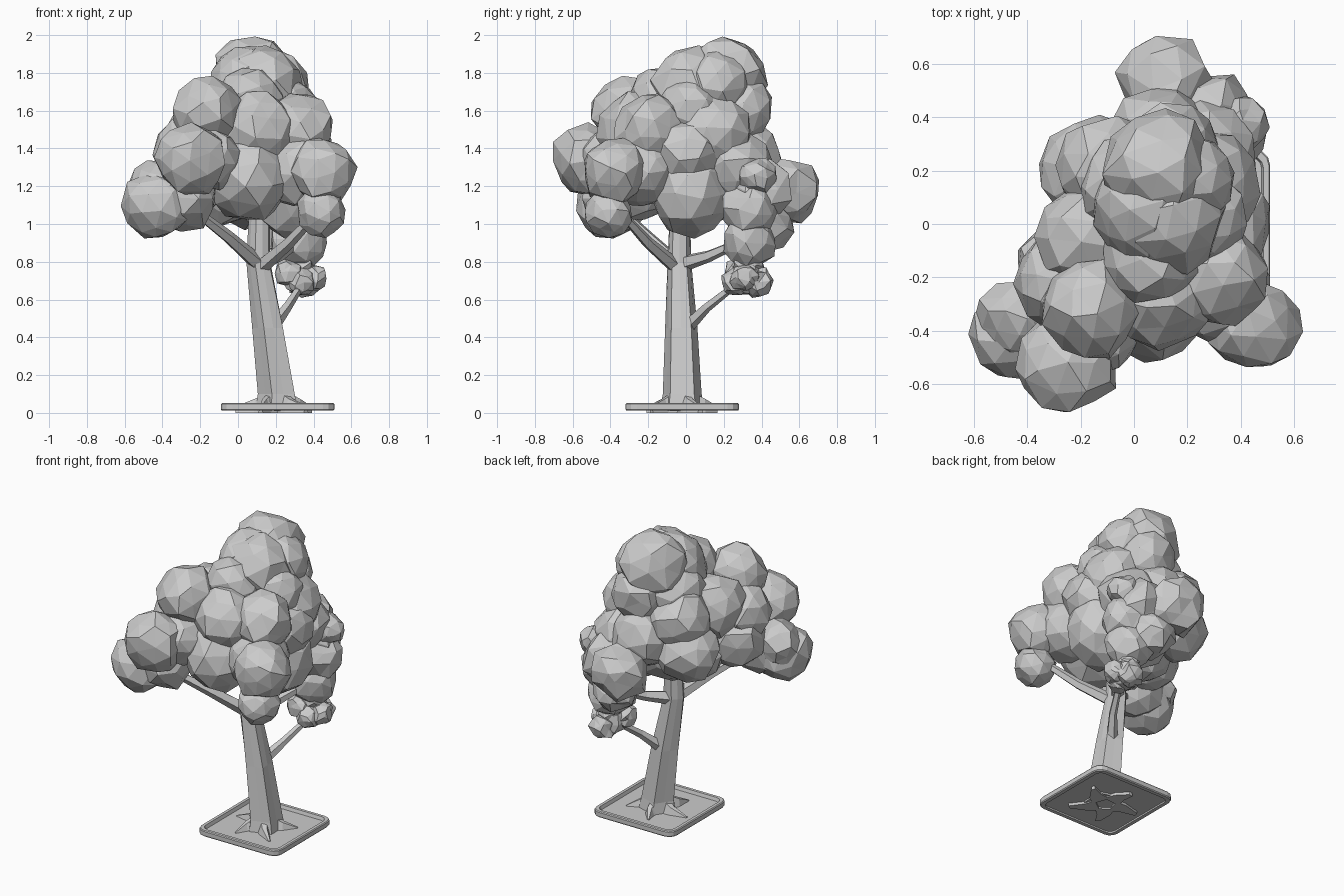
import bpy, bmesh, math, random
from mathutils import Vector, Matrix, Euler

if "Cube" in bpy.data.objects:
    bpy.data.objects.remove(bpy.data.objects["Cube"])

random.seed(4)


def make_object(name, bm):
    bmesh.ops.recalc_face_normals(bm, faces=bm.faces)
    mesh = bpy.data.meshes.new(name)
    bm.to_mesh(mesh)
    bm.free()
    obj = bpy.data.objects.new(name, mesh)
    bpy.context.collection.objects.link(obj)
    return obj


def loft(bm, rings, caps=True):
    """Skin a list of equally long point rings."""
    loops = [[bm.verts.new(p) for p in ring] for ring in rings]
    n = len(loops[0])
    for a, b in zip(loops, loops[1:]):
        for i in range(n):
            j = (i + 1) % n
            bm.faces.new((a[i], a[j], b[j], b[i]))
    if caps:
        bm.faces.new(loops[0][::-1])
        bm.faces.new(loops[-1])
    return loops


def rounded_square(half, radius, z, steps=3):
    pts = []
    for k in range(4):
        mid = math.pi / 4 + k * math.pi / 2
        cx = math.copysign(half - radius, math.cos(mid))
        cy = math.copysign(half - radius, math.sin(mid))
        for s in range(steps + 1):
            a = k * math.pi / 2 + s / steps * math.pi / 2
            pts.append((BX + cx + radius * math.cos(a), BY + cy + radius * math.sin(a), z))
    return pts


def tube(name, points, radii, sides=5):
    bm = bmesh.new()
    pts = [Vector(p) for p in points]
    rings = []
    for i, p in enumerate(pts):
        d = pts[min(i + 1, len(pts) - 1)] - pts[max(i - 1, 0)]
        q = d.to_track_quat('Z', 'Y')
        rings.append([p + q @ Vector((radii[i] * math.cos(t), radii[i] * math.sin(t), 0))
                      for t in (2 * math.pi * k / sides for k in range(sides))])
    loft(bm, rings)
    return make_object(name, bm)


def foliage(name, blobs, jitter=0.09):
    bm = bmesh.new()
    for x, y, z, r in blobs:
        rot = Euler([random.uniform(0, 6.28) for _ in range(3)]).to_matrix().to_4x4()
        made = bmesh.ops.create_icosphere(bm, subdivisions=2, radius=r,
                                          matrix=Matrix.Translation((x, y, z)) @ rot)
        for v in made['verts']:
            v.co += Vector([random.uniform(-1, 1) for _ in range(3)]) * r * jitter
    return make_object(name, bm)


# Square tray with raised rim
BX, BY = 0.21, -0.02
bm = bmesh.new()
loft(bm, [rounded_square(0.27, 0.04, 0.022), rounded_square(0.27, 0.04, 0.012),
          rounded_square(0.295, 0.055, 0.012), rounded_square(0.3, 0.06, 0.018),
          rounded_square(0.3, 0.06, 0.046), rounded_square(0.295, 0.055, 0.052),
          rounded_square(0.275, 0.045, 0.052), rounded_square(0.268, 0.04, 0.03)])
make_object("planter_tray", bm)

# Fluted, leaning trunk
bm = bmesh.new()
rings = []
for x, y, z, r in [(0.215, -0.02, 0.01, 0.125), (0.213, -0.02, 0.1, 0.108),
                   (0.165, -0.025, 0.45, 0.09), (0.11, -0.035, 0.8, 0.066),
                   (0.118, -0.03, 1.25, 0.05)]:
    flute = 0.8 if z < 0.5 else 0.92
    rings.append([(x + r * (1 if k % 2 else flute) * math.cos(k * math.pi / 5),
                   y + r * (1 if k % 2 else flute) * math.sin(k * math.pi / 5), z)
                  for k in range(10)])
loft(bm, rings)
make_object("trunk", bm)

# Tapering surface roots, poking just through the tray
for i, (deg, length) in enumerate([(20, 0.2), (95, 0.19), (165, 0.22), (235, 0.2), (305, 0.22)]):
    a = math.radians(deg)
    u, s = Vector((math.cos(a), math.sin(a), 0)), Vector((-math.sin(a), math.cos(a), 0))
    bm = bmesh.new()
    rings = []
    for d, w, h, bend in [(0.05, 0.06, 0.11, 0), (0.12, 0.042, 0.075, 0), (length, 0.015, 0.035, 0.03)]:
        c = Vector((BX, BY, 0)) + u * d + s * bend
        rings.append([c - s * w, c + s * w, c + s * w * 0.35 + Vector((0, 0, h)),
                      c - s * w * 0.35 + Vector((0, 0, h))])
    loft(bm, rings)
    make_object(f"root_{i + 1}", bm)

# Branches
tube("branch_front_left", [(0.12, -0.04, 0.78), (-0.05, -0.2, 0.93), (-0.32, -0.42, 1.14)],
     [0.045, 0.034, 0.022])
tube("branch_front_right", [(0.12, -0.05, 0.77), (0.27, -0.2, 0.9), (0.46, -0.38, 1.1)],
     [0.042, 0.032, 0.02])
tube("branch_back", [(0.12, -0.02, 0.79), (0.22, 0.12, 0.83), (0.34, 0.32, 0.92)],
     [0.045, 0.032, 0.02])
tube("branch_low", [(0.17, -0.01, 0.44), (0.26, 0.11, 0.56), (0.35, 0.29, 0.7)],
     [0.04, 0.026, 0.018])

# Main crown of overlapping leaf clumps
foliage("crown_top", [
    (0.09, 0.21, 1.79, 0.215), (0.13, 0.02, 1.73, 0.21), (0.19, 0.17, 1.74, 0.18),
    (0.14, 0.28, 1.6, 0.18), (0.05, 0.06, 1.74, 0.2), (0.06, -0.12, 1.66, 0.18),
    (0.24, 0.02, 1.6, 0.18), (0.0, 0.14, 1.62, 0.2)])
foliage("crown_middle", [
    (-0.16, -0.31, 1.59, 0.19), (0.32, -0.19, 1.5, 0.19), (0.1, -0.27, 1.5, 0.2),
    (0.28, 0.14, 1.48, 0.2), (-0.18, -0.04, 1.48, 0.2), (-0.09, 0.2, 1.46, 0.2),
    (0.1, -0.02, 1.42, 0.28), (-0.27, -0.22, 1.4, 0.18), (0.32, 0.0, 1.38, 0.19)])
foliage("crown_lower", [
    (0.06, -0.27, 1.25, 0.24), (0.27, 0.03, 1.17, 0.23), (-0.24, -0.16, 1.25, 0.2),
    (-0.15, 0.2, 1.27, 0.2), (0.06, 0.1, 1.2, 0.22), (0.31, -0.24, 1.28, 0.2),
    (0.1, 0.32, 1.34, 0.2), (0.26, 0.27, 1.3, 0.19), (-0.08, 0.0, 1.17, 0.18)])

# Clumps on the front boughs
foliage("bough_front_left", [
    (-0.25, -0.52, 1.34, 0.19), (-0.43, -0.41, 1.1, 0.18), (-0.3, -0.36, 1.14, 0.19),
    (-0.44, -0.36, 1.18, 0.15), (-0.15, -0.4, 1.35, 0.17)])
foliage("bough_front_right", [(0.45, -0.38, 1.28, 0.175), (0.44, -0.41, 1.06, 0.13)])

# Clumps on the back boughs
foliage("bough_back", [
    (0.12, 0.53, 1.17, 0.18), (0.28, 0.38, 1.17, 0.18), (0.35, 0.34, 1.08, 0.15),
    (0.32, 0.33, 0.91, 0.15), (0.23, 0.42, 1.0, 0.15), (0.4, 0.38, 1.25, 0.1)], 0.12)
foliage("bough_low", [
    (0.33, 0.32, 0.71, 0.095), (0.4, 0.31, 0.71, 0.075), (0.26, 0.27, 0.74, 0.075),
    (0.35, 0.38, 0.69, 0.08), (0.34, 0.26, 0.69, 0.075), (0.33, 0.33, 0.79, 0.08)], 0.16)
